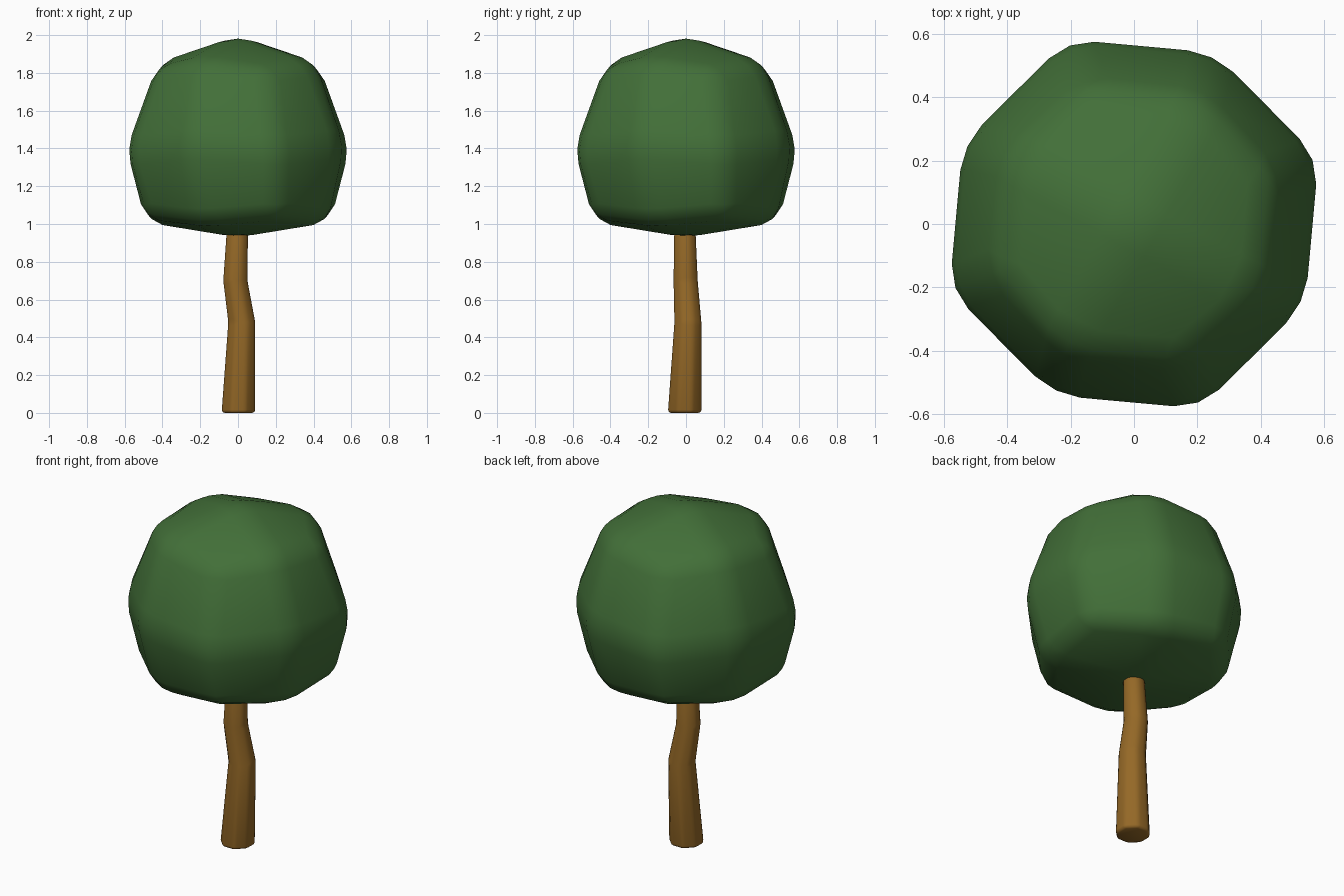
import bpy, bmesh
from math import radians, cos, sin

if "Cube" in bpy.data.objects:
    bpy.data.objects.remove(bpy.data.objects["Cube"])


def polar(r, deg, z, cx=0.0, cy=0.0):
    return (cx + r * cos(radians(deg)), cy + r * sin(radians(deg)), z)


def finish(bm, name, color, bevel, segments):
    bmesh.ops.recalc_face_normals(bm, faces=bm.faces)
    mesh = bpy.data.meshes.new(name)
    bm.to_mesh(mesh)
    bm.free()
    mesh.polygons.foreach_set("use_smooth", [True] * len(mesh.polygons))
    obj = bpy.data.objects.new(name, mesh)
    bpy.context.collection.objects.link(obj)
    mat = bpy.data.materials.new(name + "_colour")
    mat.diffuse_color = (*color, 1.0)
    mat.use_nodes = True
    mat.node_tree.nodes["Principled BSDF"].inputs["Base Color"].default_value = mat.diffuse_color
    mesh.materials.append(mat)
    mod = obj.modifiers.new("soft_edges", 'BEVEL')
    mod.width = bevel
    mod.segments = segments
    mod.limit_method = 'ANGLE'
    mod.angle_limit = radians(8)
    return obj


def band(bm, a, b):
    n = len(a)
    for i in range(n):
        j = (i + 1) % n
        bm.faces.new((a[i], a[j], b[j], b[i]))


# Canopy: chunky 24-sided ball, each ring is a pair of corners repeated four times
bm = bmesh.new()
pairs = [
    ((0.51, -23, 1.00), (0.54, 23, 1.035)),     # lower ring
    ((0.61, -25, 1.42), (0.635, 19.5, 1.39)),   # widest ring
    ((0.46, -29, 1.865), (0.465, 19, 1.825)),   # upper ring
]
rings = [[bm.verts.new(polar(r, ang + 90 * k, z)) for k in range(4) for r, ang, z in pair]
         for pair in pairs]
band(bm, rings[0], rings[1])
band(bm, rings[1], rings[2])
for ring, z in ((rings[0], 0.922), (rings[2], 2.01)):
    tip = bm.verts.new((0, 0, z))
    for i in range(0, 8, 2):
        bm.faces.new((tip, ring[i], ring[i + 1], ring[(i + 2) % 8]))
finish(bm, "canopy", (0.055, 0.16, 0.04), 0.08, 2)

# Trunk: bent, tapering eight-sided column
bm = bmesh.new()
path = [
    (0.002, -0.007, 0.0, 0.096),
    (0.020, 0.010, 0.48, 0.077),
    (-0.014, -0.002, 0.70, 0.069),
    (0.0, -0.007, 1.05, 0.058),
]
loops = [[bm.verts.new(polar(r, 22.5 + 45 * i, z, x, y)) for i in range(8)]
         for x, y, z, r in path]
for lower, upper in zip(loops, loops[1:]):
    band(bm, lower, upper)
bm.faces.new(loops[0])
bm.faces.new(loops[-1])
finish(bm, "trunk", (0.3, 0.14, 0.02), 0.016, 2)
